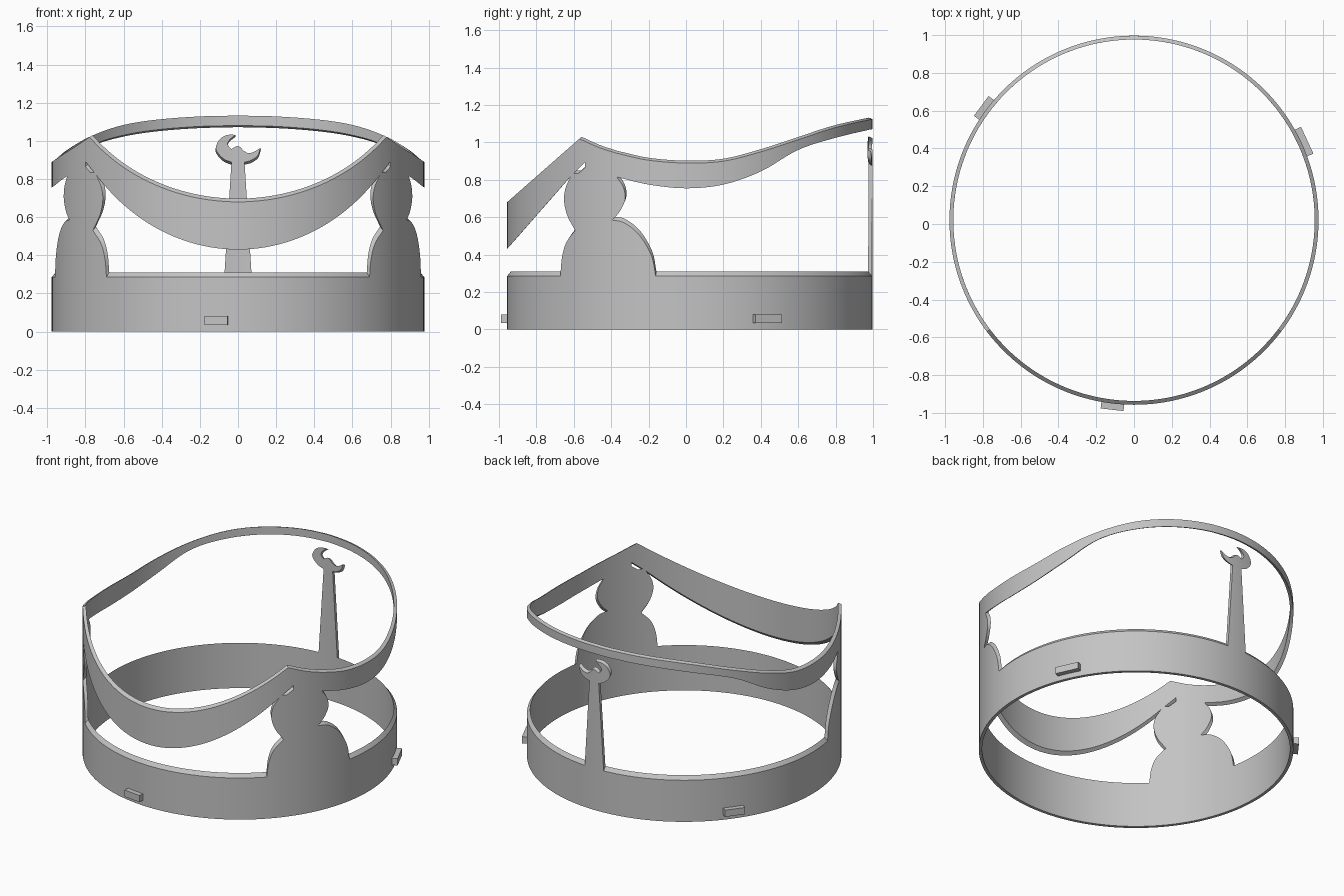
import bpy, bmesh
from math import pi, sin, cos, acos, asin, radians, floor, ceil
from mathutils import Vector, Matrix
from mathutils.geometry import tessellate_polygon

if "Cube" in bpy.data.objects:
    bpy.data.objects.remove(bpy.data.objects["Cube"], do_unlink=True)

RADIUS, CENTRE_Y = 0.977, 0.02
INNER = 0.979                              # inner skin is the outer one shrunk
FOCUS = Vector((0, CENTRE_Y, 1.5))         # towards this point, so cut edges slope
STEP = pi / 90
BASE_TOP = 0.285

grey = bpy.data.materials.new("plain grey")
grey.use_nodes = True
grey.diffuse_color = (0.55, 0.55, 0.55, 1)
grey.node_tree.nodes["Principled BSDF"].inputs["Base Color"].default_value = (0.55, 0.55, 0.55, 1)


def finish(name, bm):
    bmesh.ops.recalc_face_normals(bm, faces=bm.faces[:])
    mesh = bpy.data.meshes.new(name)
    bm.to_mesh(mesh)
    bm.free()
    mesh.materials.append(grey)
    obj = bpy.data.objects.new(name, mesh)
    bpy.context.collection.objects.link(obj)
    bpy.ops.object.select_all(action="DESELECT")
    obj.select_set(True)
    bpy.context.view_layer.objects.active = obj
    bpy.ops.object.shade_smooth_by_angle(angle=radians(30))
    return obj


def smooth(pts, n=8):
    """Catmull-Rom curve through a few points."""
    p = [Vector(q) for q in pts]
    p = [2 * p[0] - p[1]] + p + [2 * p[-1] - p[-2]]
    out = []
    for a, b, c, d in zip(p, p[1:], p[2:], p[3:]):
        for i in range(n):
            t = i / n
            out.append(0.5 * (2 * b + (c - a) * t + (2 * a - 5 * b + 4 * c - d) * t * t
                              + (3 * b - a - 3 * c + d) * t ** 3))
    return [tuple(q) for q in out + [p[-2]]]


def angle(y):
    """Angle from the front for a depth y, on the left (+x) half."""
    return acos(max(-1, min(1, (CENTRE_Y - y) / RADIUS)))


def unroll(pts):
    return [(angle(y), z) for y, z in pts]


def curved_panel(name, *loops):
    """Cut a sheet from (angle, height) loops, wrap it round and thicken it."""
    clean = []
    for loop in loops:
        pts = [Vector((s, z, 0)) for s, z in loop]
        clean.append([p for i, p in enumerate(pts) if (p - pts[i - 1]).length > 1e-5])
    bm = bmesh.new()
    verts = [bm.verts.new(p) for loop in clean for p in loop]
    for tri in tessellate_polygon(clean):
        bm.faces.new([verts[i] for i in tri])
    low, high = min(v.co.x for v in verts), max(v.co.x for v in verts)
    for k in range(ceil(low / STEP), floor(high / STEP) + 1):
        bmesh.ops.bisect_plane(bm, geom=bm.verts[:] + bm.edges[:] + bm.faces[:], dist=1e-6,
                               plane_co=(k * STEP, 0, 0), plane_no=(1, 0, 0))
    for v in bm.verts:
        s, z = v.co.x, v.co.y
        v.co = (RADIUS * sin(s), CENTRE_Y - RADIUS * cos(s), z)
    bmesh.ops.remove_doubles(bm, verts=bm.verts[:], dist=1e-5)
    rim = [e for e in bm.edges if len(e.link_faces) == 1]
    skin = bm.faces[:]
    twin = {}
    for v in bm.verts[:]:
        co = FOCUS + (v.co - FOCUS) * INNER
        if v.co.z < 1e-4:
            co.z = 0
        twin[v] = bm.verts.new(co)
    for f in skin:
        bm.faces.new([twin[v] for v in reversed(f.verts)])
    for e in rim:
        a, b = e.verts
        bm.faces.new((a, b, twin[b], twin[a]))
    return finish(name, bm)


# Base ring
curved_panel("base_ring", [(0, 0), (2 * pi, 0), (2 * pi, BASE_TOP), (0, BASE_TOP)])

# Front sweep of the upper band, cut by two sloping planes
NOTCH_F, NOTCH_R = -0.615, -0.37
FRONT_Y = CENTRE_Y - RADIUS
edge = angle(NOTCH_F)
sweep = [edge * i / 24 for i in range(-24, 25)]


def front_edge(z0, slope):
    return [(s, z0 + slope * (CENTRE_Y - RADIUS * cos(s) - FRONT_Y)) for s in sweep]


front_low, front_high = front_edge(0.43, 1.14), front_edge(0.68, 0.879)
curved_panel("front_band", front_low + front_high[::-1])

# Rear sweep of the upper band, narrowing towards the back
rear_low = unroll(smooth([(NOTCH_R, 0.815), (-0.2, 0.775), (0, 0.755), (0.2, 0.775),
                          (0.4, 0.845), (0.6, 0.96), (0.8, 1.025), (0.997, 1.072)], 12))
rear_high = unroll(smooth([(NOTCH_R, 0.942), (-0.2, 0.905), (0, 0.89), (0.2, 0.9),
                           (0.4, 0.95), (0.6, 1.015), (0.8, 1.08), (0.997, 1.125)], 12))


def both_sides(half):
    return half + [(2 * pi - s, z) for s, z in reversed(half)]


curved_panel("rear_band", both_sides(rear_low) + both_sides(rear_high)[::-1])

# Rounded side figures that rise into the band peaks, each with an eye slit
front_body = smooth([(-0.672, BASE_TOP), (-0.663, 0.385), (-0.64, 0.465), (-0.593, 0.53)])
front_head = smooth([(-0.593, 0.53), (-0.635, 0.61), (-0.652, 0.69), (-0.643, 0.76),
                     (NOTCH_F, 0.82)])
peak = [(NOTCH_F, front_high[-1][1])] + smooth([(-0.57, 1.02), (-0.47, 0.975), (NOTCH_R, 0.942)])
rear_head = smooth([(NOTCH_R, 0.815), (-0.335, 0.76), (-0.326, 0.695), (-0.355, 0.63),
                    (-0.395, 0.585)])
rear_body = smooth([(-0.395, 0.585), (-0.33, 0.57), (-0.25, 0.505), (-0.185, 0.395),
                    (-0.162, BASE_TOP)])
figure = unroll(front_body + front_head + peak + rear_head + rear_body)
eye = unroll([(-0.6, 0.835), (-0.54, 0.893), (-0.54, 0.865), (-0.575, 0.835)])
for side, sign in (("left", 1), ("right", -1)):
    curved_panel(side + "_figure", [(sign * s, z) for s, z in figure],
                 [(sign * s, z) for s, z in eye])

# Tapered tower at the back, topped by a tilted crescent
outer_left = smooth([(-0.035, 0.875), (-0.08, 0.895), (-0.118, 0.945), (-0.1, 0.995),
                     (-0.06, 1.02), (-0.012, 1.022)], 5)
inner_left = smooth([(-0.012, 1.022), (-0.045, 0.995), (-0.055, 0.97), (-0.035, 0.945)], 5)
ball = smooth([(-0.035, 0.945), (0, 0.962), (0.032, 0.935)], 5)
inner_right = smooth([(0.032, 0.935), (0.055, 0.924), (0.085, 0.93), (0.12, 0.952)], 5)
outer_right = smooth([(0.12, 0.952), (0.105, 0.91), (0.07, 0.885), (0.035, 0.875)], 5)
tower = ([(-0.072, BASE_TOP)] + outer_left + inner_left + ball + inner_right + outer_right
         + [(0.072, BASE_TOP)])
curved_panel("tower_with_crescent", [(pi - asin(x / RADIUS), z) for x, z in tower])

# Small mounting tabs round the base
for name, degrees, length in (("front_tab", 263.4, 0.122), ("left_tab", 24.8, 0.156),
                              ("right_tab", 143.2, 0.13)):
    bm = bmesh.new()
    place = (Matrix.Translation((0, CENTRE_Y, 0.058)) @ Matrix.Rotation(radians(degrees), 4, "Z")
             @ Matrix.Translation((0.987, 0, 0)) @ Matrix.Diagonal((0.046, length, 0.046, 1)))
    bmesh.ops.create_cube(bm, size=1, matrix=place)
    finish(name, bm)
